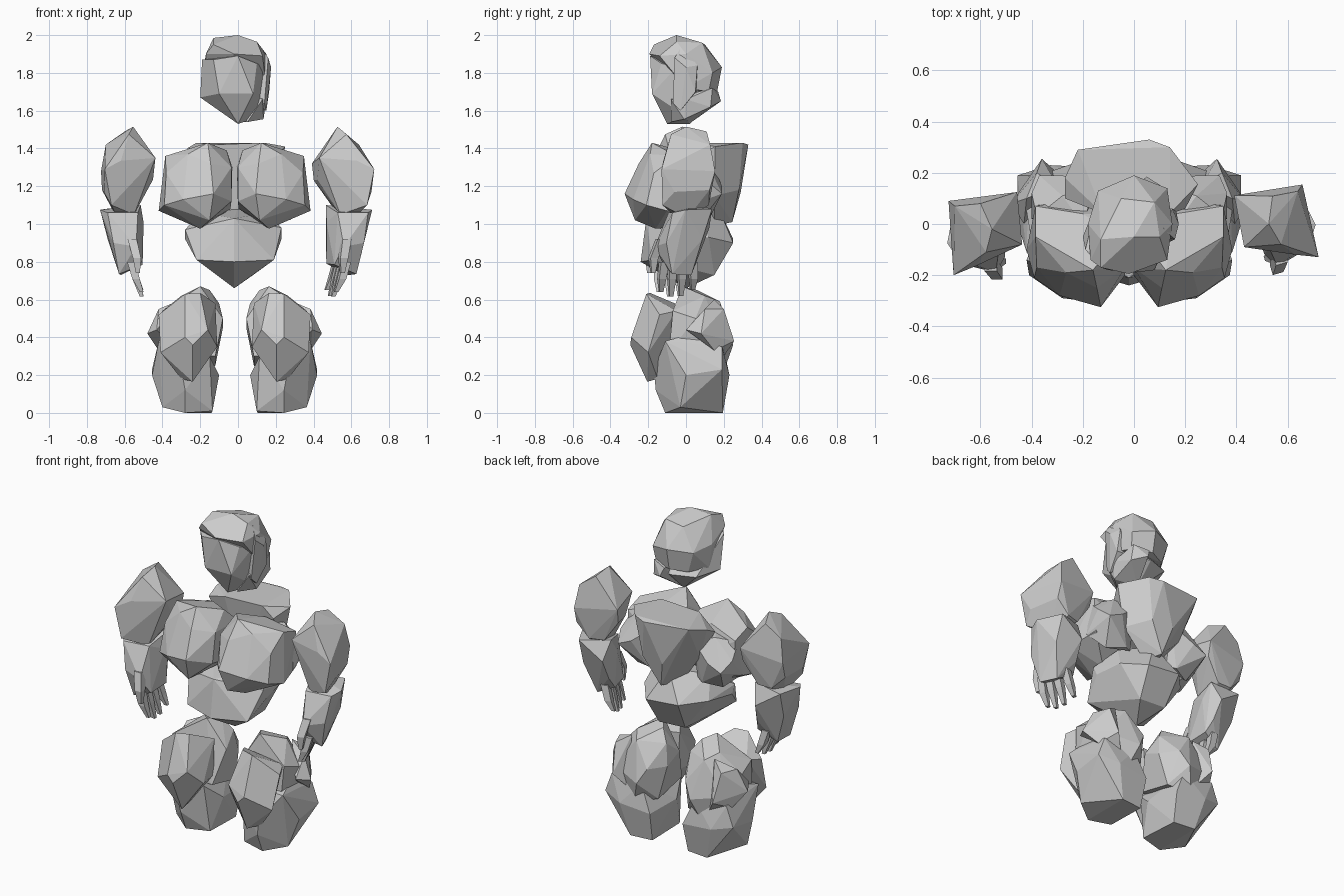
import bpy, bmesh, math
from mathutils import Vector, Matrix

stone = bpy.data.materials.new("grey stone")
stone.diffuse_color = (0.6, 0.6, 0.6, 1)
MID = -0.018  # mirror plane of the body


def rock(name, pts):
    """Faceted boulder: convex hull of a few corner points."""
    bm = bmesh.new()
    vs = [bm.verts.new(p) for p in pts]
    bmesh.ops.convex_hull(bm, input=vs)
    junk = [v for v in bm.verts if not v.link_faces]
    bmesh.ops.delete(bm, geom=junk, context='VERTS')
    bmesh.ops.dissolve_limit(bm, angle_limit=math.radians(6),
                             verts=bm.verts, edges=bm.edges)
    bmesh.ops.recalc_face_normals(bm, faces=bm.faces)
    me = bpy.data.meshes.new(name)
    bm.to_mesh(me)
    bm.free()
    me.materials.append(stone)
    ob = bpy.data.objects.new(name, me)
    bpy.context.collection.objects.link(ob)
    return ob


def pair(name, pts):
    """Same rock on both sides of the body."""
    rock(name + "_left", pts)
    rock(name + "_right", [(2 * MID - x, y, z) for x, y, z in pts])


# Mirrored arm is turned a little and shifted back
TURN = (Matrix.Translation((0.69, 0.0125, 0)) @ Matrix.Rotation(math.radians(16.5), 4, 'Z')
        @ Matrix.Translation((-0.715, 0.055, 0)))


def arm_pair(name, pts):
    rock(name + "_left", pts)
    rock(name + "_right", [TURN @ Vector((-x, y, z)) for x, y, z in pts])


def finger(name, a, b, c, r):
    """Bent finger: two tapered four-sided segments."""
    for i, (p, q, r0, r1) in enumerate(((a, b, r, r * .9), (b, c, r * .9, r * .45))):
        pts = []
        for (x, y, z), s in ((p, r0), (q, r1)):
            pts += [(x + s * dx, y + s * dy, z) for dx, dy in ((1, 1), (1, -1), (-1, -1), (-1, 1))]
        arm_pair(f"{name}_{i}", pts)


# Head
rock("face", [
    (-.19, -.1, 1.87), (-.2, -.05, 1.67), (0, -.1, 1.53), (.1, -.13, 1.85), (.08, -.18, 1.69),
    (-.1, -.18, 1.69), (-.13, -.17, 1.87), (0, -.19, 1.89), (.12, 0, 1.57), (.14, -.05, 1.83),
    (0, .02, 1.53), (-.14, .1, 1.66), (.12, .1, 1.64), (0, .15, 1.66)])
rock("skull_cap", [
    (-.17, -.14, 1.9), (-.13, -.17, 1.95), (-.02, -.195, 1.9), (.13, -.14, 1.89),
    (-.13, -.06, 1.985), (0, -.05, 2), (.1, -.05, 1.965), (.15, 0, 1.9), (.08, .085, 1.96),
    (-.05, .1, 1.95), (0, .19, 1.83), (-.14, .13, 1.82), (-.18, 0, 1.84), (.13, .14, 1.8),
    (0, .165, 1.7), (-.1, .12, 1.69), (.12, .12, 1.7), (-.17, .02, 1.7), (.15, 0, 1.72)])
rock("side_plate", [
    (.115, -.02, 1.945), (.16, -.06, 1.88), (.175, 0, 1.83), (.165, .05, 1.7), (.14, -.07, 1.64),
    (.15, -.03, 1.6), (.08, 0, 1.9), (.08, .06, 1.7), (.08, -.05, 1.62), (.15, .06, 1.84)])
rock("jaw_block", [
    (.135, -.01, 1.555), (.05, -.08, 1.54), (.15, .0, 1.66), (.13, .13, 1.62), (.05, .185, 1.65),
    (.03, .17, 1.7), (.12, .14, 1.72), (0, .03, 1.54), (.13, -.08, 1.66), (.02, .05, 1.7)])

# Chest and back
pair("chest", [
    (-.16, -.18, 1.43), (-.265, -.19, 1.37), (-.385, -.05, 1.36), (-.145, -.25, 1.32),
    (-.38, -.17, 1.27), (-.42, -.1, 1.07), (-.39, -.21, 1.1), (-.29, -.28, 1.13),
    (-.13, -.325, 1.16), (-.15, -.27, 1.02), (-.2, -.16, .975), (-.22, -.05, .985),
    (-.035, -.2, 1.12), (-.035, -.17, 1.3), (-.06, -.05, 1.39), (-.03, .04, 1.3),
    (-.2, .04, 1.37), (-.385, .07, 1.32), (-.38, .08, 1.1), (-.2, .1, 1.2), (-.04, .02, 1.08)])
pair("shoulder_blade", [
    (-.38, .03, 1.3), (-.28, .11, 1.33), (-.4, .12, 1.22), (-.37, .19, 1.16), (-.28, .19, 1.2),
    (-.31, .08, 1.02), (-.2, .13, 1.04), (-.15, .1, 1.05), (-.15, .15, 1.3), (-.4, .02, 1.1),
    (-.2, 0, 1.33)])
rock("upper_back", [
    (-.22, .29, 1.43), (.06, .33, 1.42), (.14, .30, 1.43), (.25, .155, 1.41), (.2, .06, 1.36),
    (-.27, .1, 1.36), (-.27, .18, 1.4), (-.12, .04, 1.42), (.14, .04, 1.43), (.1, .28, 1.18),
    (-.04, .29, 1.17), (0, .245, 1.01), (.05, .15, .99), (-.05, .1, 1.0), (.2, .15, 1.15),
    (-.2, .15, 1.2)])

# Belly and hips
rock("belly", [
    (-.02, -.21, 1.03), (-.22, -.18, .81), (.19, -.18, .81), (-.02, -.24, .8), (-.28, -.08, .97),
    (-.28, -.05, .92), (.23, -.08, .98), (.23, -.05, .92), (-.02, 0, .66), (-.24, .12, .93),
    (.2, .12, .93), (-.12, .25, .92), (.1, .25, .9), (0, .17, 1.09), (-.1, .15, .74),
    (.08, .15, .73), (-.2, .05, 1.06), (.16, .05, 1.06)])

# Arms
arm_pair("upper_arm", [
    (-.555, -.02, 1.515), (-.6, .08, 1.49), (-.578, -.11, 1.475), (-.70, .07, 1.42),
    (-.725, .09, 1.28), (-.705, -.2, 1.29), (-.62, -.165, 1.335), (-.437, -.08, 1.35),
    (-.457, .125, 1.32), (-.45, 0, 1.235), (-.46, .1, 1.23), (-.55, -.09, 1.05),
    (-.64, -.04, 1.03), (-.71, -.13, 1.17), (-.67, -.185, 1.1), (-.64, .08, 1.1),
    (-.55, .08, 1.1), (-.72, .06, 1.18)])
arm_pair("forearm", [
    (-.73, -.075, 1.075), (-.69, -.135, 1.06), (-.53, -.11, 1.06), (-.515, .06, 1.1),
    (-.7, .08, 1.08), (-.5, .0, 1.01), (-.55, .11, .98), (-.69, .03, .92),
    (-.66, -.16, .9), (-.54, -.19, .88), (-.63, -.12, .735), (-.62, -.01, .73),
    (-.505, -.13, .785), (-.505, .02, .79), (-.53, .06, .86)])
for i, (y, tip) in enumerate(((-.15, .64), (-.095, .615), (-.04, .62), (.025, .65))):
    finger(f"finger_{i + 1}", (-.565, y * .9 - .01, .8), (-.54, y, .71), (-.51, y + .005, tip), .022)
finger("thumb", (-.56, -.16, .92), (-.535, -.195, .82), (-.53, -.195, .74), .024)

# Legs
pair("knee_plate", [
    (-.42, -.14, .52), (-.28, -.21, .63), (-.2, -.19, .635), (-.12, -.06, .58), (-.16, -.27, .44),
    (-.28, -.29, .4), (-.24, -.295, .36), (-.41, -.2, .32), (-.24, -.205, .165),
    (-.3, -.15, .18), (-.11, -.18, .35), (-.2, -.05, .25), (-.38, -.05, .54), (-.13, -.05, .35)])
pair("thigh", [
    (-.2, -.02, .67), (-.15, .06, .65), (-.3, .1, .62), (-.1, .1, .58), (-.08, 0, .5),
    (-.08, .12, .45), (-.4, -.07, .54), (-.42, .05, .5), (-.25, .18, .59), (-.15, .22, .45),
    (-.2, .25, .36), (-.12, .15, .25), (-.4, .18, .4), (-.39, -.09, .32), (-.25, .2, .22),
    (-.12, -.08, .3)])
pair("outer_thigh", [
    (-.48, .08, .42), (-.43, 0, .44), (-.42, .1, .55), (-.38, .2, .55), (-.36, .255, .38),
    (-.42, .15, .33), (-.3, .15, .6), (-.3, .2, .3)])
pair("shin", [
    (-.455, 0, .2), (-.455, .19, .23), (-.4, -.03, .03), (-.28, -.11, 0), (-.135, -.08, .01),
    (-.1, 0, .2), (-.15, -.12, .3), (-.3, -.17, .23), (-.28, -.16, .12), (-.42, -.11, .38),
    (-.39, 0, .41), (-.41, .19, .35), (-.2, .2, .34), (-.13, .22, .18), (-.14, .18, 0),
    (-.28, .195, 0), (-.33, .23, .2), (-.2, -.1, .38)])
